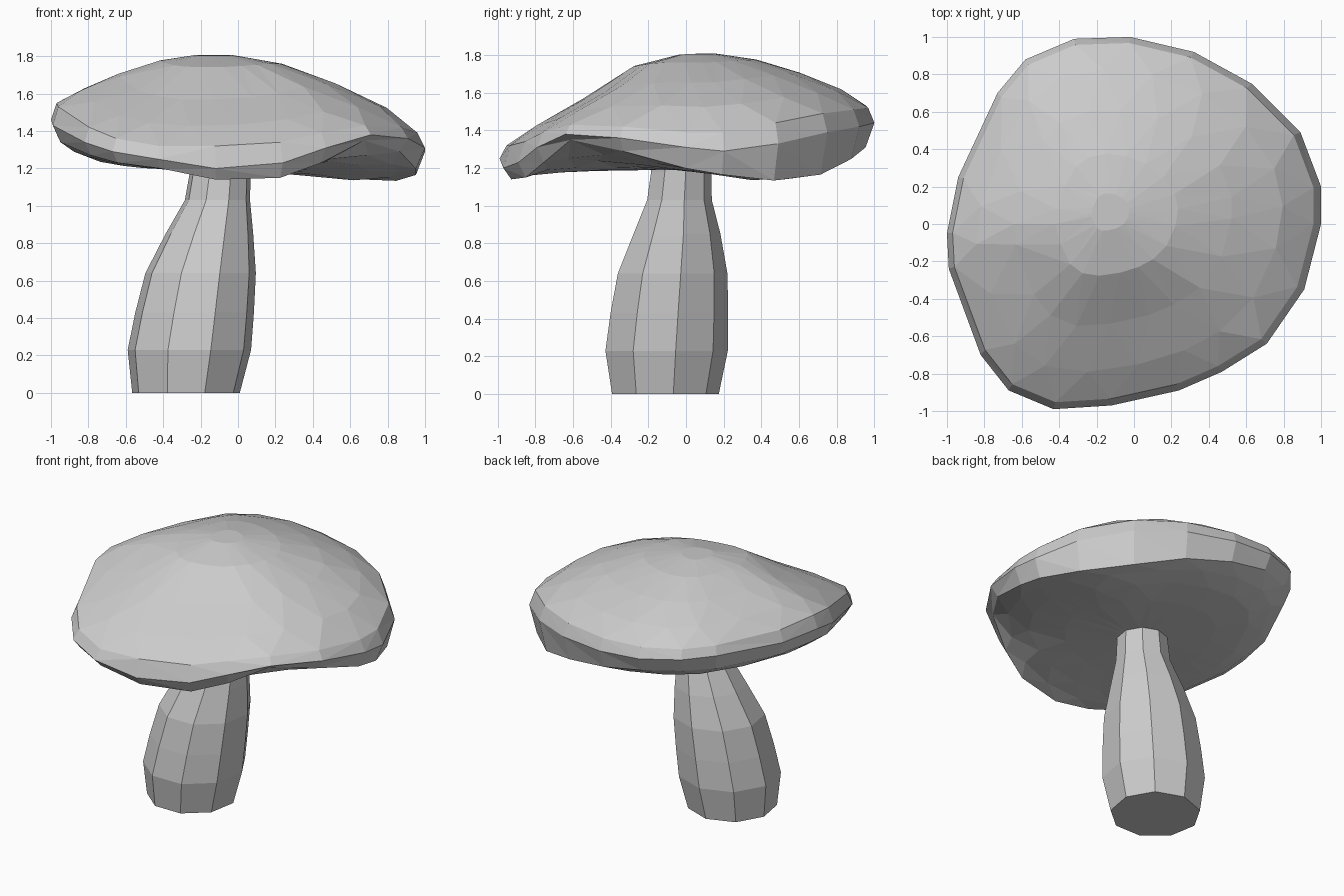
import bpy, bmesh
from math import cos, sin, atan2, radians, exp

if "Cube" in bpy.data.objects:
    bpy.data.objects.remove(bpy.data.objects["Cube"])


def loft(name, rings):
    """Skin closed rings of equal point count and cap both ends."""
    bm = bmesh.new()
    loops = [[bm.verts.new(p) for p in ring] for ring in rings]
    n = len(loops[0])
    for a, b in zip(loops, loops[1:]):
        for i in range(n):
            j = (i + 1) % n
            bm.faces.new((a[i], a[j], b[j], b[i]))
    bm.faces.new(loops[0][::-1])
    bm.faces.new(loops[-1])
    bmesh.ops.recalc_face_normals(bm, faces=bm.faces)
    mesh = bpy.data.meshes.new(name)
    bm.to_mesh(mesh)
    bm.free()
    ob = bpy.data.objects.new(name, mesh)
    bpy.context.collection.objects.link(ob)
    return ob


# Stem: nine-sided, leaning, swollen near the base (z, centre x, centre y, radius)
stem = [(0, -.278, -.118, .292), (.23, -.26, -.113, .335), (.43, -.232, -.098, .322),
        (.64, -.20, -.08, .30), (.85, -.153, -.055, .238), (1.03, -.11, -.04, .177),
        (1.18, -.095, -.03, .165), (1.3, -.09, -.03, .16)]
loft("stem", [[(cx + r * cos(radians(10 + 40 * i)), cy + r * sin(radians(10 + 40 * i)), z)
               for i in range(9)] for z, cx, cy, r in stem])

# Cap rim: x, y, then heights of the upper edge, widest line and lower edge
rim = [(1, .2, 1.39, 1.29, 1.17), (.89, .49, 1.44, 1.33, 1.15), (.63, .75, 1.49, 1.39, 1.18),
       (.32, .92, 1.51, 1.42, 1.25), (-.02, 1, 1.52, 1.44, 1.31), (-.32, .99, 1.53, 1.46, 1.36),
       (-.58, .88, 1.54, 1.48, 1.38), (-.73, .7, 1.54, 1.48, 1.37),
       (-.94, .25, 1.54, 1.46, 1.36), (-1, -.05, 1.55, 1.46, 1.36),
       (-.99, -.24, 1.53, 1.43, 1.34), (-.82, -.7, 1.42, 1.34, 1.27),
       (-.67, -.89, 1.36, 1.29, 1.23), (-.43, -.99, 1.32, 1.25, 1.20),
       (-.12, -.97, 1.32, 1.20, 1.14), (.24, -.89, 1.34, 1.23, 1.15),
       (.47, -.79, 1.39, 1.31, 1.23), (.71, -.64, 1.43, 1.38, 1.35),
       (.91, -.35, 1.42, 1.36, 1.29), (1, 0, 1.39, 1.31, 1.20)]
half = [tuple((a + b) / 2 for a, b in zip(p, q)) for p, q in zip(rim, rim[1:] + rim[:1])]
APEX = (-.14, .07, 1.81)
UNDER = (-.08, -.03, 1.19)


def top_ring(src, t, full, dipped):
    """Ring of the dome; the front is flatter than the back."""
    ring = []
    for x, y, zu, zw, zl in src:
        w = min(1, 1.3 * max(0, cos(atan2(y, x) - radians(262))))
        f = full + (dipped - full) * w
        ring.append((APEX[0] + (x - APEX[0]) * t, APEX[1] + (y - APEX[1]) * t,
                     zu + (APEX[2] - zu) * f))
    return ring


def under_ring(src, t, k):
    """Ring of the underside, k = share of the rim's waviness kept; sags at the back right."""
    ring = []
    for rx, ry, zu, zw, zl in src:
        x, y = UNDER[0] + (rx - UNDER[0]) * t, UNDER[1] + (ry - UNDER[1]) * t
        sag = .045 * exp(-((x - .55) ** 2 + (y - .4) ** 2) / .09)
        ring.append((x, y, UNDER[2] + (zl - UNDER[2]) * k - sag))
    return ring


# Every other ring is shifted half a step, giving staggered triangular facets
cap = loft("cap", [under_ring(rim, .15, 0), under_ring(half, .5, .12),
                   under_ring(rim, .72, .3), under_ring(half, .87, .62),
                   under_ring(rim, .955, 1),
                   [(x, y, zw) for x, y, zu, zw, zl in rim],
                   top_ring(rim, .965, 0, 0), top_ring(half, .82, .32, .22),
                   top_ring(rim, .58, .63, .51), top_ring(half, .33, .88, .86),
                   top_ring(rim, .1, .99, .985)])

# Split the bent quads so the cap shows flat facets
bm = bmesh.new()
bm.from_mesh(cap.data)
bmesh.ops.triangulate(bm, faces=[f for f in bm.faces if len(f.verts) == 4],
                      quad_method='SHORT_EDGE')
bm.to_mesh(cap.data)
bm.free()
